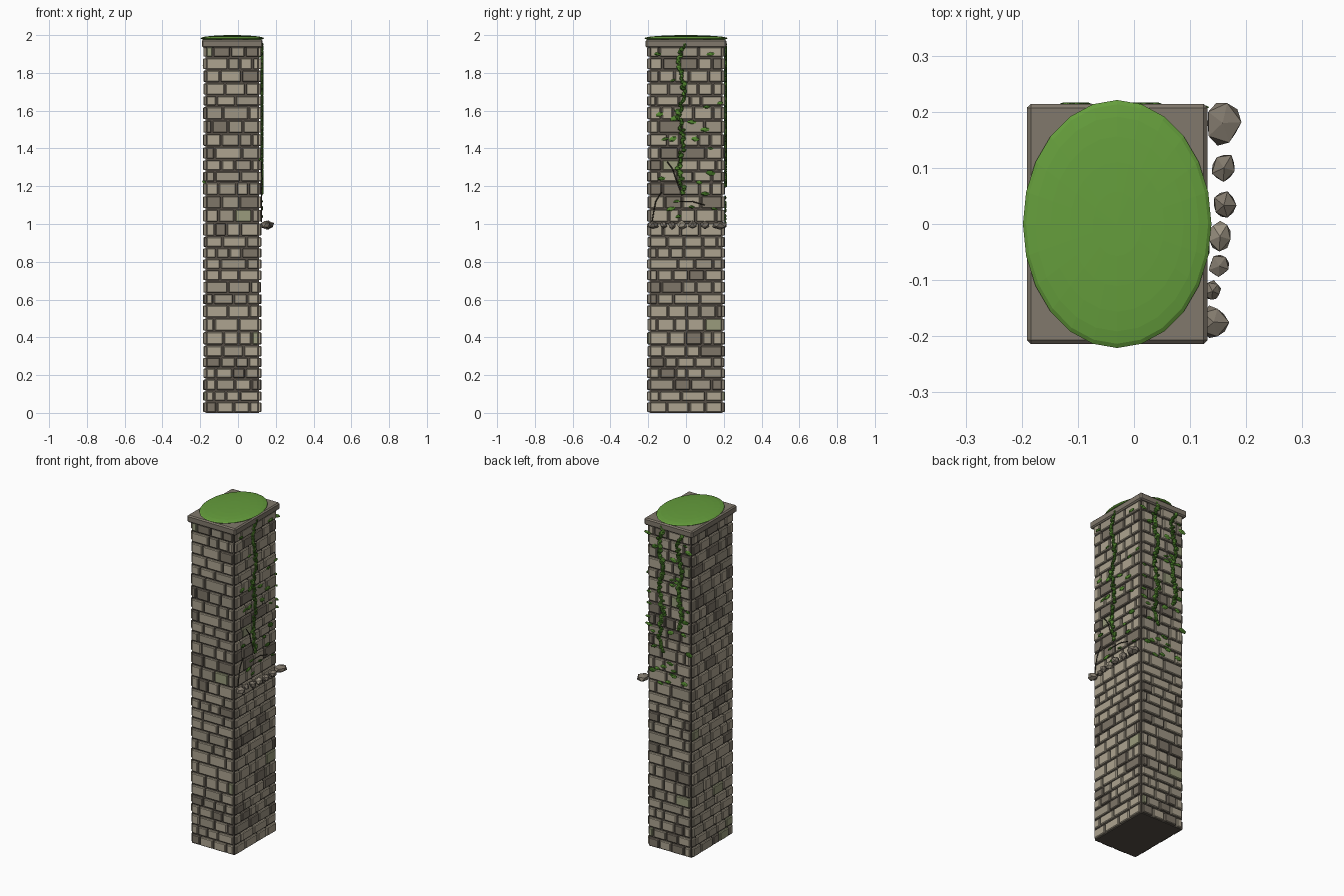
import bpy, bmesh, math, random
from mathutils import Matrix, Vector

random.seed(4)
if "Cube" in bpy.data.objects:
    bpy.data.objects.remove(bpy.data.objects["Cube"])


def material(name, *rgb):
    m = bpy.data.materials.new(name)
    m.use_nodes = True
    m.diffuse_color = (*rgb, 1)
    m.node_tree.nodes["Principled BSDF"].inputs["Base Color"].default_value = (*rgb, 1)
    return m


mortar = material("dark mortar", .09, .075, .06)
stones = [material("pale stone", .42, .37, .28), material("tan stone", .34, .3, .23),
          material("brown stone", .21, .18, .14), material("mossy stone", .32, .33, .2)]
cap_stone = material("cap stone", .22, .19, .15)
moss_green = material("moss green", .13, .34, .045)
leaf_green = material("leaf green", .09, .25, .03)
deep_green = material("deep leaf green", .045, .14, .015)
twig = material("dark twig", .035, .03, .02)

CX, HX, HY, TOP = -.03, .141, .193, 1.94   # core centre, half sizes, height
PROUD = .013                               # how far bricks stand out


def finish(name, bm, mats, bevel=0):
    me = bpy.data.meshes.new(name)
    bm.to_mesh(me)
    bm.free()
    for m in mats:
        me.materials.append(m)
    ob = bpy.data.objects.new(name, me)
    bpy.context.collection.objects.link(ob)
    if bevel:
        mod = ob.modifiers.new("Bevel", "BEVEL")
        mod.width, mod.segments = bevel, 1
    return ob


def set_index(verts, index):
    for f in {f for v in verts for f in v.link_faces}:
        f.material_index = index


def add_box(bm, centre, size, index=0):
    mat = Matrix.Translation(centre) @ Matrix.Diagonal((*size, 1))
    set_index(bmesh.ops.create_cube(bm, size=1, matrix=mat)["verts"], index)


def add_blob(bm, mat, index=0, detail=1, jitter=0):
    verts = bmesh.ops.create_icosphere(bm, subdivisions=detail, radius=1)["verts"]
    for v in verts:
        v.co = mat @ (v.co * (1 + random.uniform(-jitter, jitter)))
    set_index(verts, index)


def wall(angle):
    """Wall frame: local x runs along the wall, local -y points outward."""
    side = abs(math.sin(angle)) > .5
    depth, half = (HX, HY) if side else (HY, HX)
    frame = (Matrix.Translation((CX, 0, 0)) @ Matrix.Rotation(angle, 4, "Z")
             @ Matrix.Translation((0, -depth, 0)))
    return frame, half


# Mortar core
bm = bmesh.new()
add_box(bm, (CX, 0, TOP / 2), (2 * HX, 2 * HY, TOP))
finish("mortar_core", bm, [mortar])

# Brick courses shared by all four walls
heights = [random.uniform(.85, 1.15) for _ in range(30)]
heights = [h * TOP / sum(heights) for h in heights]
gap = .009
walls = {"front": 0, "left": math.pi / 2, "back": math.pi, "right": -math.pi / 2}
for name, angle in walls.items():
    frame, half = wall(angle)
    bm = bmesh.new()
    z = 0
    for row, h in enumerate(heights):
        count = round(half / .037) - random.choice((0, 0, 1))
        widths = [random.uniform(.65, 1.35) for _ in range(count)]
        if row % 2:
            widths[0] *= .55
        else:
            widths[-1] *= .55
        x = -half
        for w in widths:
            w *= 2 * half / sum(widths)
            shade = random.choices(range(4), (58, 24, 15, 3))[0]
            out = PROUD + random.uniform(-.003, .001)
            add_box(bm, (x + w / 2, .005 - out / 2, z + h / 2),
                    (w - gap, out + .01, h - gap), shade)
            x += w
        z += h
    ob = finish(name + "_bricks", bm, stones, .004)
    ob.matrix_world = frame

# Cap slab and moss cushion
bm = bmesh.new()
add_box(bm, (CX, 0, 1.955), (.322, .428, .042))
finish("cap_slab", bm, [cap_stone], .007)
bm = bmesh.new()
bmesh.ops.create_uvsphere(bm, u_segments=24, v_segments=12, radius=1,
                          matrix=Matrix.Translation((CX, 0, 1.983)) @ Matrix.Diagonal((.168, .221, .017, 1)))
moss = finish("moss_cushion", bm, [moss_green])
moss.data.shade_flat()


def leaf(bm, x, z, size):
    tilt = Matrix.Rotation(random.uniform(-.3, .3), 4, "Y")
    mat = (Matrix.Translation((x, -PROUD - .002, z)) @ tilt
           @ Matrix.Diagonal((size, .006, size * random.uniform(.35, .6), 1)))
    add_blob(bm, mat, random.choice((0, 0, 1)))


def vine(bm, x, top, bottom):
    """Dense hanging trail of small leaves that thins out downwards."""
    z, start = top, x
    while z > bottom:
        x = start + .012 * math.sin(z * 23)
        mat = (Matrix.Translation((x + random.uniform(-.011, .011), -PROUD - .003, z))
               @ Matrix.Diagonal((random.uniform(.009, .017), .009, random.uniform(.009, .016), 1)))
        add_blob(bm, mat, random.choice((0, 1, 1)))
        z -= random.uniform(.008, .015)


def tube(name, frame, points, radius):
    """Thin crooked stem lying on the wall."""
    cu = bpy.data.curves.new(name, "CURVE")
    cu.dimensions, cu.bevel_depth, cu.bevel_resolution = "3D", radius, 0
    sp = cu.splines.new("POLY")
    sp.points.add(len(points) - 1)
    for p, (x, z) in zip(sp.points, points):
        p.co = (x, -PROUD - .001, z, 1)
    cu.materials.append(twig)
    ob = bpy.data.objects.new(name, cu)
    bpy.context.collection.objects.link(ob)
    ob.matrix_world = frame


# Ivy on the left wall: one main trail with loose leaves
frame, half = wall(walls["left"])
bm = bmesh.new()
vine(bm, -.025, 1.95, 1.16)
loose = [(.13, 1.9), (-.15, 1.9), (-.07, 1.76), (.18, 1.64), (.11, 1.62), (-.14, 1.58),
         (-.06, 1.56), (.03, 1.54), (.1, 1.5), (-.11, 1.45), (-.07, 1.45), (.05, 1.45),
         (.13, 1.4), (-.13, 1.24), (.07, 1.22), (.13, 1.27), (.1, 1.16), (.15, 1.08),
         (-.08, 1.08), (-.04, 1.04), (.03, 1.09), (-.04, 1.6), (-.05, 1.12)]
for x, z in loose:
    leaf(bm, x, z, random.uniform(.018, .03))
finish("left_ivy", bm, [leaf_green, deep_green]).matrix_world = frame

# Bare twigs on the left wall
for i, path in enumerate([[(-.13, 1.17), (-.16, 1.12), (-.17, 1.07), (-.18, 1.01)],
                          [(-.1, 1.33), (-.07, 1.29), (-.05, 1.23), (-.02, 1.15)],
                          [(-.05, 1.12), (.03, 1.12), (.1, 1.1)]]):
    tube(f"twig_{i + 1}", frame, path, .003)

# Ivy on the back wall: two trails and scattered leaves
frame, half = wall(walls["back"])
bm = bmesh.new()
vine(bm, -.05, 1.95, 1.2)
vine(bm, .075, 1.93, 1.36)
for i in range(34):
    leaf(bm, random.uniform(-half, half), random.uniform(1, 1.9), random.uniform(.016, .028))
finish("back_ivy", bm, [leaf_green, deep_green]).matrix_world = frame

# Broken ledge of rubble on the left wall
bm = bmesh.new()
for x, y, r in [(.158, .18, .042), (.16, .1, .029), (.16, .033, .027), (.153, -.022, .029),
                (.152, -.075, .022), (.14, -.12, .02), (.142, -.175, .032)]:
    mat = (Matrix.Translation((x, y, .995)) @ Matrix.Rotation(random.uniform(-.4, .4), 4, "Z")
           @ Matrix.Diagonal((r * .85, r, min(r, .023), 1)))
    add_blob(bm, mat, int(-.03 < y < 0), 1, .16)
finish("rubble_ledge", bm, [cap_stone, stones[1]])
